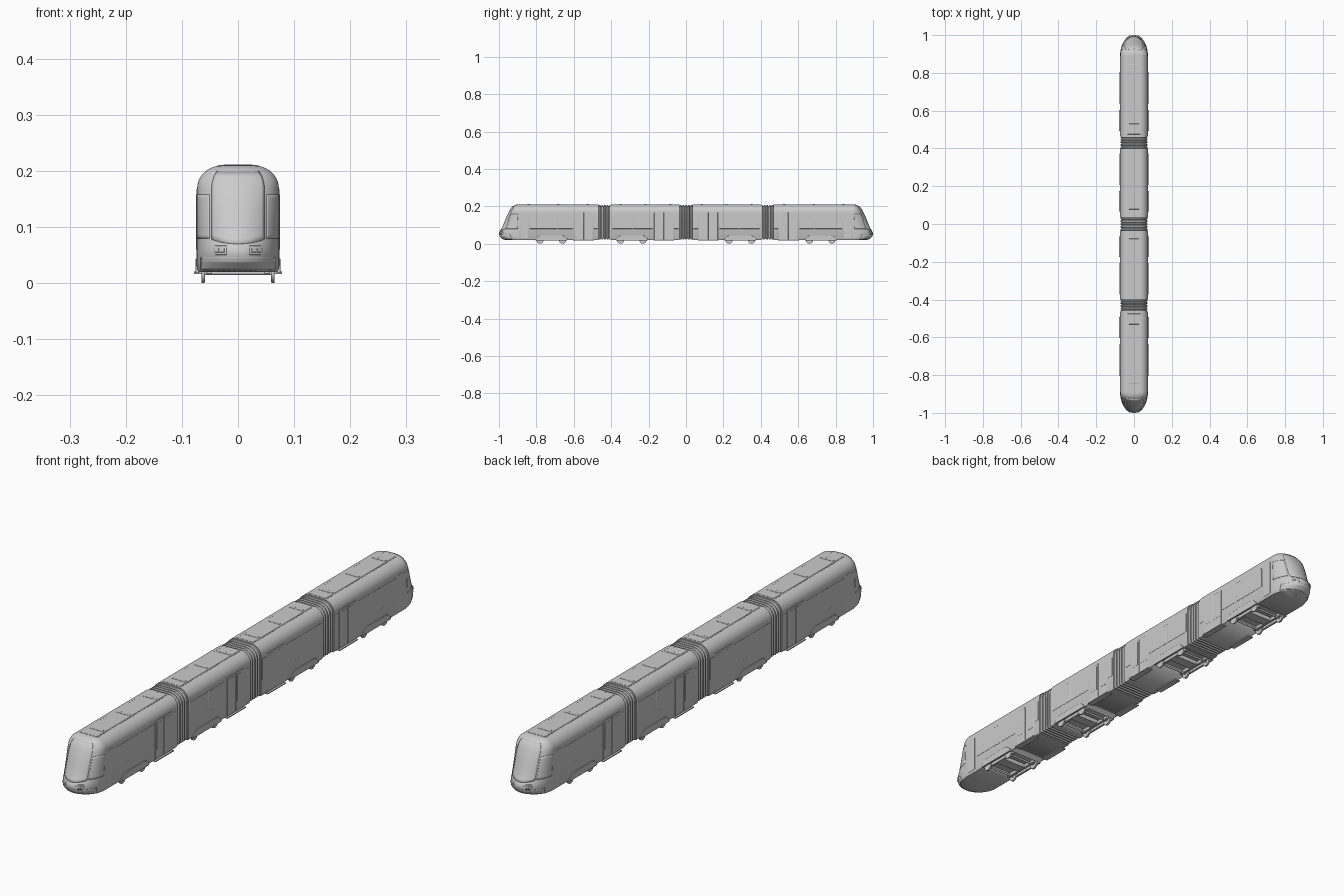
import bpy, bmesh
from math import sin, cos, pi, radians

if "Cube" in bpy.data.objects:
    bpy.data.objects.remove(bpy.data.objects["Cube"])

def finish(name, verts, faces, mirror=(False, True), bevel=0, thick=0, cutters=(), angle=35):
    """Mesh in world coordinates, mirrored about the world x / y planes."""
    me = bpy.data.meshes.new(name)
    me.from_pydata(verts, [], faces)
    bm = bmesh.new()
    bm.from_mesh(me)
    bmesh.ops.remove_doubles(bm, verts=bm.verts, dist=1e-6)
    bmesh.ops.recalc_face_normals(bm, faces=bm.faces)
    bm.to_mesh(me)
    bm.free()
    me.shade_smooth()
    me.set_sharp_from_angle(angle=radians(angle))
    ob = bpy.data.objects.new(name, me)
    bpy.context.collection.objects.link(ob)
    for c in cutters:
        b = ob.modifiers.new("cut", 'BOOLEAN')
        b.object, b.solver = c, 'EXACT'
    if thick:
        s = ob.modifiers.new("thick", 'SOLIDIFY')
        s.thickness, s.offset = thick, 0
    if bevel:
        b = ob.modifiers.new("bevel", 'BEVEL')
        b.width, b.segments = bevel, 2
    if any(mirror):
        m = ob.modifiers.new("mirror", 'MIRROR')
        m.use_axis = (mirror[0], mirror[1], False)
        m.use_mirror_merge = False
    return ob

def loft(rings, closed=True, caps=True):
    n = len(rings[0])
    verts = [p for r in rings for p in r]
    faces = []
    for i in range(len(rings) - 1):
        for j in range(n if closed else n - 1):
            k = (j + 1) % n
            faces.append((i*n + j, i*n + k, (i+1)*n + k, (i+1)*n + j))
    if caps:
        faces += [tuple(range(n)), tuple(range((len(rings) - 1)*n, len(rings)*n))]
    return verts, faces

def box(name, x, y, z, **kw):
    rings = [[(x[0], yy, z[0]), (x[1], yy, z[0]), (x[1], yy, z[1]), (x[0], yy, z[1])] for yy in y]
    return finish(name, *loft(rings), **kw)

def disc(name, x, y, z, r, n=24, **kw):
    rings = [[(xx, y + r*cos(2*pi*k/n), z + r*sin(2*pi*k/n)) for k in range(n)] for xx in x]
    return finish(name, *loft(rings), **kw)

SIDE = (True, True)
TOP, W = 0.2095, 0.073

# Half cross-section of the body (half width at height)
half = [(0.070, 0.02), (W, 0.026), (W, 0.165)]
half += [(0.03 + 0.043*cos(a), 0.168 + 0.0415*sin(a)) for a in [pi/2*k/10 for k in range(1, 11)]]

def section(y, s=1.0, dz=0.0):
    pts = half + [(-x, z) for x, z in reversed(half)]
    return [(x*s, y, 0.115 + (z + dz - 0.115)*s) for x, z in pts]

def lerp(table, z):
    for (a, va), (b, vb) in zip(table, table[1:]):
        if z <= b:
            return va + (vb - va)*max(0, z - a)/(b - a)
    return table[-1][1]

tip = [(0.02, 0.968), (0.026, 0.982), (0.038, 0.995), (0.052, 1.0), (0.064, 0.998), (0.074, 0.989),
       (0.1, 0.977), (0.15, 0.957), (0.18, 0.942), (0.198, 0.929), (0.206, 0.916), (TOP, 0.905)]
width = [(z, x) for x, z in half]
NOSE = 0.89

def nose(t, z, off=0.0):
    return ((lerp(width, z) + off)*cos(t), -NOSE - (lerp(tip, z) - NOSE + off)*max(0, sin(t))**0.92, z)

def patch(name, t0, t1, z0, z1, sag=0.0, off=0.0, thick=0.0016, **kw):
    """Thin panel lying on the curved nose between two angles and two heights."""
    rings = []
    for i in range(15):
        row = []
        for j in range(17):
            u = j/16
            low = z0 + sag*(2*u - 1)**2
            row.append(nose(radians(t0 + (t1 - t0)*u), low + (z1 - low)*i/14, off))
        rings.append(row)
    return finish(name, *loft(rings, False, False), thick=thick, **kw)

# Wheel wells cut into the cars
bogies = (-0.72, -0.29)
wells = []
for y in bogies:
    w = box("wheel_well_cutter", (-0.068, 0.068), (y - 0.082, y + 0.082), (-0.01, 0.045), mirror=(False, False))
    w.hide_render = True
    w.hide_viewport = False
    w.display_type = 'WIRE'
    wells.append(w)

# Car bodies
finish("end_car_body", *loft([section(-NOSE), section(-0.467)]), cutters=[wells[0]])
finish("middle_car_body", *loft([section(-0.4), section(-0.034)]), cutters=[wells[1]])

# Rounded cab nose
zs = sorted({z for _, z in half} | {z for z, _ in tip} | {0.088, 0.125, 0.14})
zs = [z for i, z in enumerate(zs) if i == 0 or z - zs[i-1] > 1e-4]
finish("cab_nose", *loft([[nose(pi*k/32, z) for k in range(33)] for z in zs]))

# Windscreen, cab side windows, bumper seam and lamps
patch("windscreen", 50, 130, 0.07, 0.199, sag=0.008)
patch("cab_side_window", 6, 46, 0.08, 0.158, mirror=SIDE)
patch("headlight_housing", 54, 74, 0.051, 0.066, mirror=SIDE, thick=0.003)
for t in (60, 68):
    patch("headlight_lamp", t - 3, t + 3, 0.055, 0.062, off=0.001, thick=0.004, mirror=SIDE)
patch("bumper", 25, 155, 0.024, 0.046, thick=0.0012)

# Corrugated bellows between the cars
def bellows(name, y0, y1, **kw):
    n = 5
    rings = [section(y0, 0.93)]
    for i in range(n):
        a, d = y0 + (y1 - y0)*i/n, (y1 - y0)/n
        rings += [section(a + d*f, s) for f, s in ((0.1, 0.92), (0.3, 0.975), (0.7, 0.975), (0.9, 0.92))]
    rings.append(section(y1, 0.93))
    finish(name, *loft(rings), angle=25, **kw)

bellows("centre_bellows", -0.036, 0.036, mirror=(False, False))
bellows("end_bellows", -0.469, -0.398)

# Double doors with door steps
for y in (-0.548, -0.12):
    for s in (-1, 1):
        a, b = sorted((y + s*0.001, y + s*0.05))
        box("door_leaf", (0.071, 0.0742), (a, b), (0.023, 0.168), mirror=SIDE, bevel=0.0006)
        box("door_window", (0.073, 0.0748), (a + 0.008, b - 0.008), (0.06, 0.158), mirror=SIDE)
    box("door_step", (0.055, 0.0785), (y - 0.055, y + 0.055), (0.0165, 0.0205), mirror=SIDE, bevel=0.0005)

# Side windows
for a, b in ((-0.835, -0.69), (-0.685, -0.606), (-0.492, -0.473), (-0.393, -0.285), (-0.28, -0.178), (-0.064, -0.04)):
    box("side_window", (0.071, 0.0738), (a, b), (0.08, 0.16), mirror=SIDE, bevel=0.0005)
box("cab_door", (0.071, 0.0737), (-0.885, -0.845), (0.03, 0.165), mirror=SIDE, bevel=0.0005)

# Bogies: side cover, frame, axles and wheels
for y in bogies:
    outline = [(-0.085, 0.018), (-0.083, 0.027), (-0.066, 0.041), (-0.058, 0.044),
               (0.058, 0.044), (0.066, 0.041), (0.083, 0.027), (0.085, 0.018)]
    rings = [[(x, y + p, z) for p, z in outline] for x in (0.069, 0.0755)]
    finish("bogie_cover", *loft(rings), mirror=SIDE, bevel=0.001)
    box("bogie_frame_side", (0.046, 0.056), (y - 0.075, y + 0.075), (0.017, 0.03), mirror=SIDE, bevel=0.001)
    box("bogie_cross_beam", (-0.05, 0.05), (y - 0.02, y + 0.02), (0.018, 0.035), bevel=0.001)
    for dy in (-0.06, 0.06):
        disc("wheel", (0.0605, 0.065), y + dy, 0.0185, 0.0185, mirror=SIDE)
        disc("wheel_flange", (0.0585, 0.0605), y + dy, 0.0185, 0.0175, mirror=SIDE)
        disc("axle", (-0.06, 0.06), y + dy, 0.0185, 0.004, n=12)

# Roof panels, roof edge rails and transverse vents
for a, b in ((-NOSE, -0.475), (-0.392, -0.042)):
    box("roof_panel", (-0.034, 0.034), (a, b), (0.205, 0.2105), bevel=0.0008)
    box("roof_edge_rail", (0.034, 0.037), (a, b), (0.2055, 0.2095), mirror=SIDE)
    for f in (0.12, 0.5, 0.88):
        y = a + (b - a)*f
        box("roof_vent", (-0.026, 0.026), (y - 0.006, y + 0.006), (0.208, 0.2115), bevel=0.0006)
